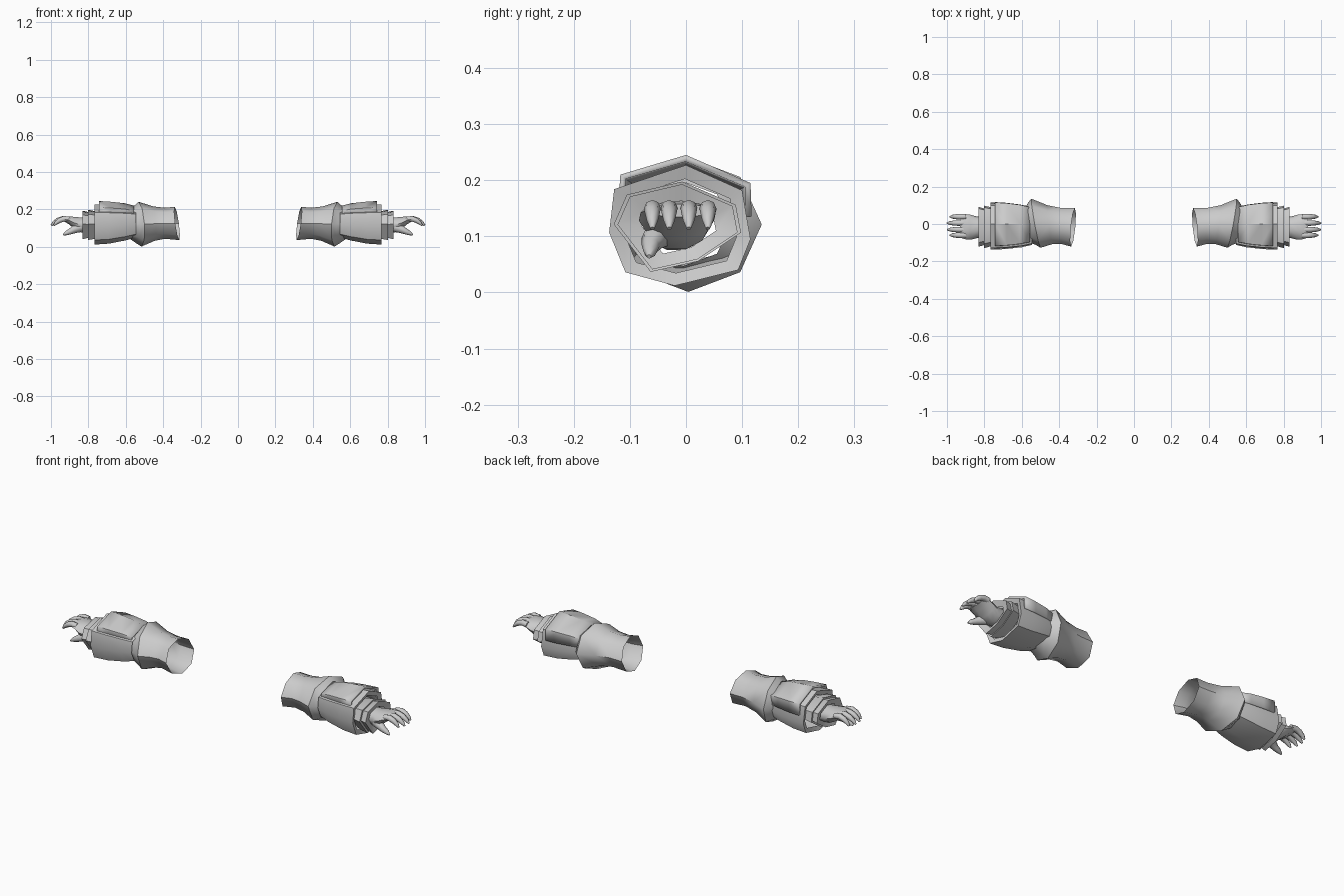
import bpy, bmesh, math
from mathutils import Vector

if "Cube" in bpy.data.objects:
    bpy.data.objects.remove(bpy.data.objects["Cube"])


def finish(name, bm, angle=38, solid=0):
    """Turn a bmesh into a smooth-by-angle object mirrored across x = 0."""
    bmesh.ops.recalc_face_normals(bm, faces=bm.faces)
    me = bpy.data.meshes.new(name)
    bm.to_mesh(me)
    bm.free()
    me.shade_smooth()
    me.set_sharp_from_angle(angle=math.radians(angle))
    ob = bpy.data.objects.new(name, me)
    bpy.context.collection.objects.link(ob)
    if solid:
        s = ob.modifiers.new("Thickness", 'SOLIDIFY')
        s.thickness, s.offset = solid, -1
    m = ob.modifiers.new("Mirror", 'MIRROR')
    m.use_mirror_merge = False
    return ob


def loft(bm, rings, closed=True, cap_start=False, cap_end=False):
    """Bridge a list of equal-length point rings with quads."""
    rows = [[bm.verts.new(p) for p in r] for r in rings]
    n = len(rows[0])
    for a, b in zip(rows, rows[1:]):
        for i in range(n if closed else n - 1):
            j = (i + 1) % n
            bm.faces.new((a[i], a[j], b[j], b[i]))
    if cap_start:
        bm.faces.new(rows[0])
    if cap_end:
        bm.faces.new(rows[-1])


def oval(x, yc, zc, ry, rz, ty=0, tz=0, n=8):
    """Oval ring across x, slanted by ty (along y) and tz (along z)."""
    pts = []
    for i in range(n):
        a = math.tau * i / n
        c, s = math.cos(a), math.sin(a)
        pts.append((x + ty * c + tz * s, yc + ry * c, zc + rz * s))
    return pts


def section(profile, x, sy, sz, dz=0, cy=-0.01, cz=0.115):
    """Copy of a (y, z) profile, scaled about the arm axis."""
    return [(x, cy + (y - cy) * sy, cz + dz + (z - cz) * sz) for y, z in profile]


def tube(bm, path, radii, n=8):
    """Tapered tube bending in the xz plane."""
    path = [Vector(p) for p in path]
    rings = []
    for i, (p, r) in enumerate(zip(path, radii)):
        t = (path[min(i + 1, len(path) - 1)] - path[max(i - 1, 0)]).normalized()
        side = Vector((0, 1, 0))
        side = (side - t * side.dot(t)).normalized()
        up = t.cross(side)
        rings.append([p + side * r * math.cos(math.tau * k / n)
                      + up * r * math.sin(math.tau * k / n) for k in range(n)])
    loft(bm, rings, cap_start=True, cap_end=True)


# Sleeve: open at the shoulder, flared at the elbow, tucked into the gauntlet
bm = bmesh.new()
loft(bm, [
    oval(0.326, -0.018, 0.125, 0.103, 0.089, -0.010, 0.012),
    oval(0.39, -0.010, 0.126, 0.096, 0.083),
    oval(0.45, -0.004, 0.124, 0.104, 0.092, 0.012, 0.004),
    oval(0.524, 0.004, 0.121, 0.131, 0.120, 0.024, 0.008),
    oval(0.545, 0.002, 0.121, 0.114, 0.104, 0.020, 0.004),
    oval(0.585, -0.005, 0.122, 0.085, 0.075),
])
finish("sleeve", bm, 45)

# Gauntlet: angular forearm shell with an inward lip at the wrist
SHELL = [(-.128, .184), (0, .227), (.10, .182), (.115, .095),
         (.093, .040), (-.02, .012), (-.108, .036), (-.137, .107)]
bm = bmesh.new()
loft(bm, [
    section(SHELL, 0.545, 0.80, 0.72, 0.010),
    section(SHELL, 0.60, 0.90, 0.84, 0.006),
    section(SHELL, 0.69, 0.98, 0.96, 0.001),
    section(SHELL, 0.768, 1, 1),
    section(SHELL, 0.760, 0.80, 0.78),
])
finish("gauntlet", bm)

# Ridged plate lying on top of the gauntlet
PLATE = [(-.120, .165), (-.117, .210), (0, .245), (.115, .195), (.117, .135)]
bm = bmesh.new()
loft(bm, [
    section(PLATE, 0.555, 0.80, 0.76, 0.006),
    section(PLATE, 0.61, 0.90, 0.88, 0.004),
    section(PLATE, 0.68, 0.97, 0.96, 0.001),
    section(PLATE, 0.742, 1, 1),
], closed=False)
finish("forearm_plate", bm, solid=0.012)

# Two stepped cuffs, each flaring toward the hand
CUFF = [(-.10, .171), (-.007, .193), (.083, .154), (.092, .107),
        (.02, .059), (-.06, .041), (-.122, .121)]
for name, x0, x1, s0, s1 in (("inner_cuff", 0.74, 0.802, 0.92, 1.06),
                             ("outer_cuff", 0.775, 0.832, 0.84, 1.0)):
    bm = bmesh.new()
    loft(bm, [section(CUFF, x0, s0, s0), section(CUFF, x1, s1, s1),
              section(CUFF, x1 - 0.010, s1 * 0.62, s1 * 0.62)])
    finish(name, bm)

# Hand: flattened palm, four hooked fingers and a thumb
bm = bmesh.new()
loft(bm, [
    oval(0.79, -0.018, 0.116, 0.055, 0.042, n=10),
    oval(0.84, -0.018, 0.117, 0.058, 0.042, n=10),
    oval(0.875, -0.017, 0.128, 0.067, 0.034, n=10),
    oval(0.905, -0.014, 0.142, 0.067, 0.021, n=10),
    oval(0.93, -0.012, 0.146, 0.060, 0.012, n=10),
], cap_start=True, cap_end=True)
for y, reach in ((-0.060, 0.985), (-0.030, 0.999), (0.005, 1.0), (0.039, 0.985)):
    d = reach - 0.90
    tube(bm, [(0.90 + d * t, y, z) for t, z in
              ((0, .146), (.35, .150), (.62, .142), (.85, .128), (.99, .114))],
         (0.015, 0.015, 0.0135, 0.010, 0.004))
tube(bm, [(0.84, -0.045, 0.105), (0.872, -0.058, 0.095), (0.895, -0.063, 0.083),
          (0.917, -0.064, 0.073), (0.934, -0.066, 0.064)],
     (0.026, 0.022, 0.016, 0.012, 0.004))
finish("hand", bm, 50)
